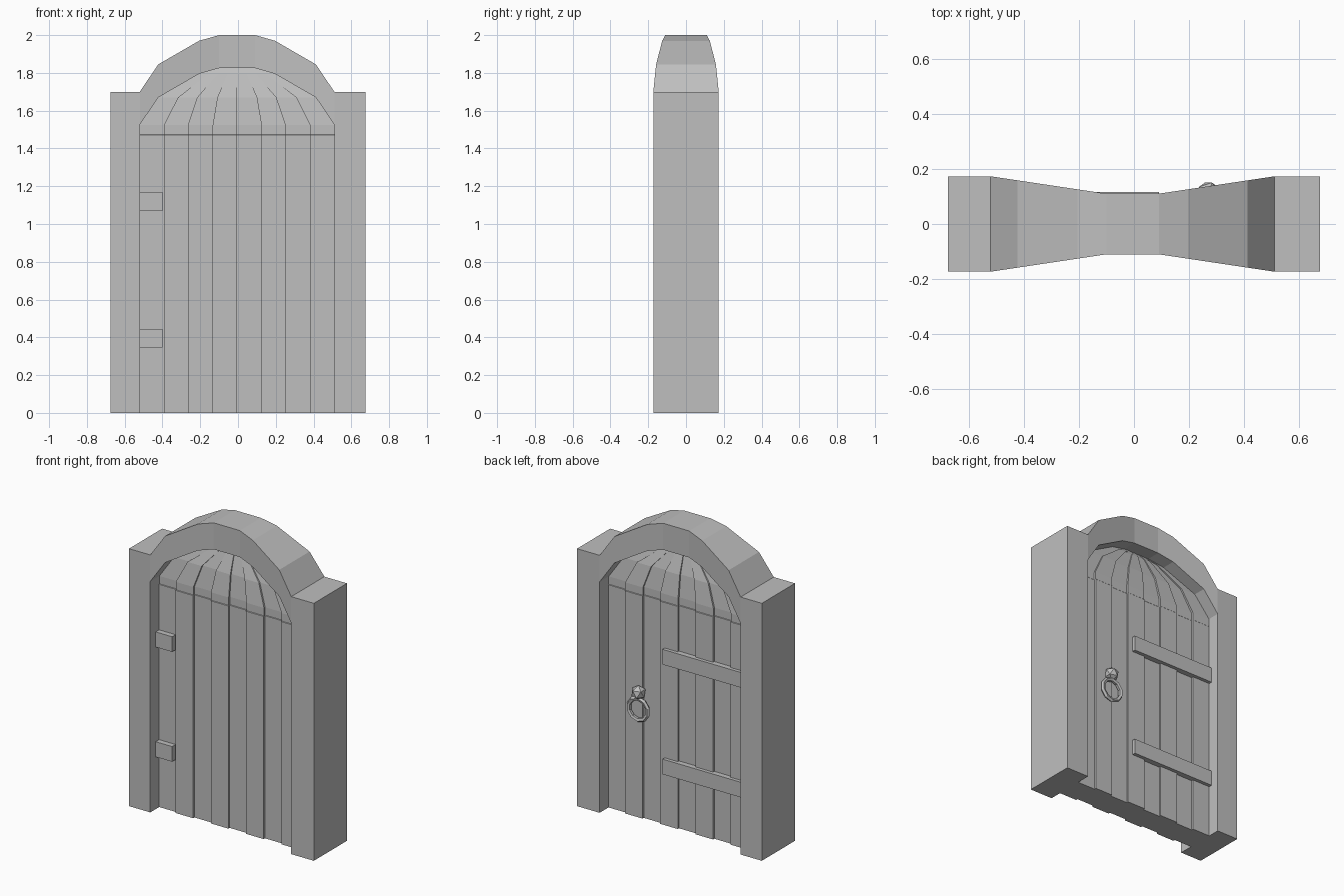
import bpy, bmesh, math
from mathutils import Matrix

if "Cube" in bpy.data.objects:
    bpy.data.objects.remove(bpy.data.objects["Cube"], do_unlink=True)

grey = bpy.data.materials.new("plain grey")
grey.use_nodes = True
grey.diffuse_color = (0.52, 0.52, 0.52, 1)
grey.node_tree.nodes["Principled BSDF"].inputs["Base Color"].default_value = grey.diffuse_color


def finish(name, bm):
    bmesh.ops.recalc_face_normals(bm, faces=bm.faces)
    mesh = bpy.data.meshes.new(name)
    bm.to_mesh(mesh)
    bm.free()
    mesh.materials.append(grey)
    obj = bpy.data.objects.new(name, mesh)
    bpy.context.collection.objects.link(obj)
    return obj


def box(name, x, y, z):
    bm = bmesh.new()
    size = Matrix.Diagonal((x[1] - x[0], y[1] - y[0], z[1] - z[0], 1))
    mid = Matrix.Translation((sum(x) / 2, sum(y) / 2, sum(z) / 2))
    bmesh.ops.create_cube(bm, size=1, matrix=mid @ size)
    return finish(name, bm)


def loft(name, rings):
    """Join four-cornered rings into a closed solid."""
    bm = bmesh.new()
    loops = [[bm.verts.new(p) for p in ring] for ring in rings]
    for a, b in zip(loops, loops[1:]):
        for i in range(4):
            j = (i + 1) % 4
            bm.faces.new((a[i], a[j], b[j], b[i]))
    bm.faces.new(loops[0])
    bm.faces.new(loops[-1])
    return finish(name, bm)


LEFT, RIGHT, DEPTH = 0.51, -0.52, 0.173
CENTRE = (LEFT + RIGHT) / 2
HALF = (LEFT - RIGHT) / 2
# Height above the springing line and width scale of the arch
ARCH = [(0, 1), (0.145, 0.81), (0.27, 0.39), (0.3, 0.185)]
SPRING = 1.525

# Stone posts
box("right_post", (-0.675, RIGHT), (-DEPTH, DEPTH), (0, 1.70))
box("left_post", (LEFT, 0.675), (-DEPTH, DEPTH), (0, 1.70))

# Arch, growing thinner towards its crown
path = [(-s, h) for h, s in ARCH] + [(s, h) for h, s in reversed(ARCH)]
rings = []
for s, h in path:
    x = CENTRE + HALF * s
    d = 0.11 + (DEPTH - 0.11) * (abs(s) - 0.185) / 0.815
    z = SPRING + h
    rings.append([(x, -d, z), (x, d, z), (x, d, z + 0.175), (x, -d, z + 0.175)])
loft("arch", rings)

# Door planks, staggered front to back and drawn together at the top
COUNT = 8
levels = [(0, 1, 1), (1.47, 1, 1), (1.473, 1, 0.97)]
levels += [(SPRING + h, s, s * 0.97) for h, s in ARCH]
for i in range(COUNT):
    x0 = -HALF + 2 * HALF * i / COUNT
    x1 = x0 + 2 * HALF / COUNT
    front, back = (-0.093, 0.08) if i % 2 else (-0.08, 0.093)
    loft(f"plank_{i + 1}", [
        [(CENTRE + x * s, y * d, z)
         for x, y in ((x0, front), (x1, front), (x1, back), (x0, back))]
        for z, s, d in levels])

# Hinge plates in front and long straps behind
for label, z in (("lower", 0.345), ("upper", 1.07)):
    box(label + "_hinge", (RIGHT, -0.40), (-0.116, -0.07), (z, z + 0.10))
    box(label + "_strap", (RIGHT, 0.09), (0.07, 0.116), (z, z + 0.10))

# Ring handle hanging from a faceted knob
bm = bmesh.new()
bmesh.ops.create_icosphere(bm, subdivisions=1, radius=0.047,
                           matrix=Matrix.Translation((0.27, 0.11, 0.835)))
finish("handle_knob", bm)

bm = bmesh.new()
SIDES, TUBE = 10, 5
grid = []
for i in range(SIDES):
    a = math.tau * i / SIDES
    loop = []
    for j in range(TUBE):
        b = math.tau * j / TUBE
        r = 0.071 + 0.014 * math.cos(b)
        loop.append(bm.verts.new((0.27 + r * math.sin(a), 0.112 + 0.014 * math.sin(b),
                                  0.725 + r * math.cos(a))))
    grid.append(loop)
for i in range(SIDES):
    for j in range(TUBE):
        a, b = grid[i], grid[(i + 1) % SIDES]
        k = (j + 1) % TUBE
        bm.faces.new((a[j], a[k], b[k], b[j]))
finish("handle_ring", bm)
